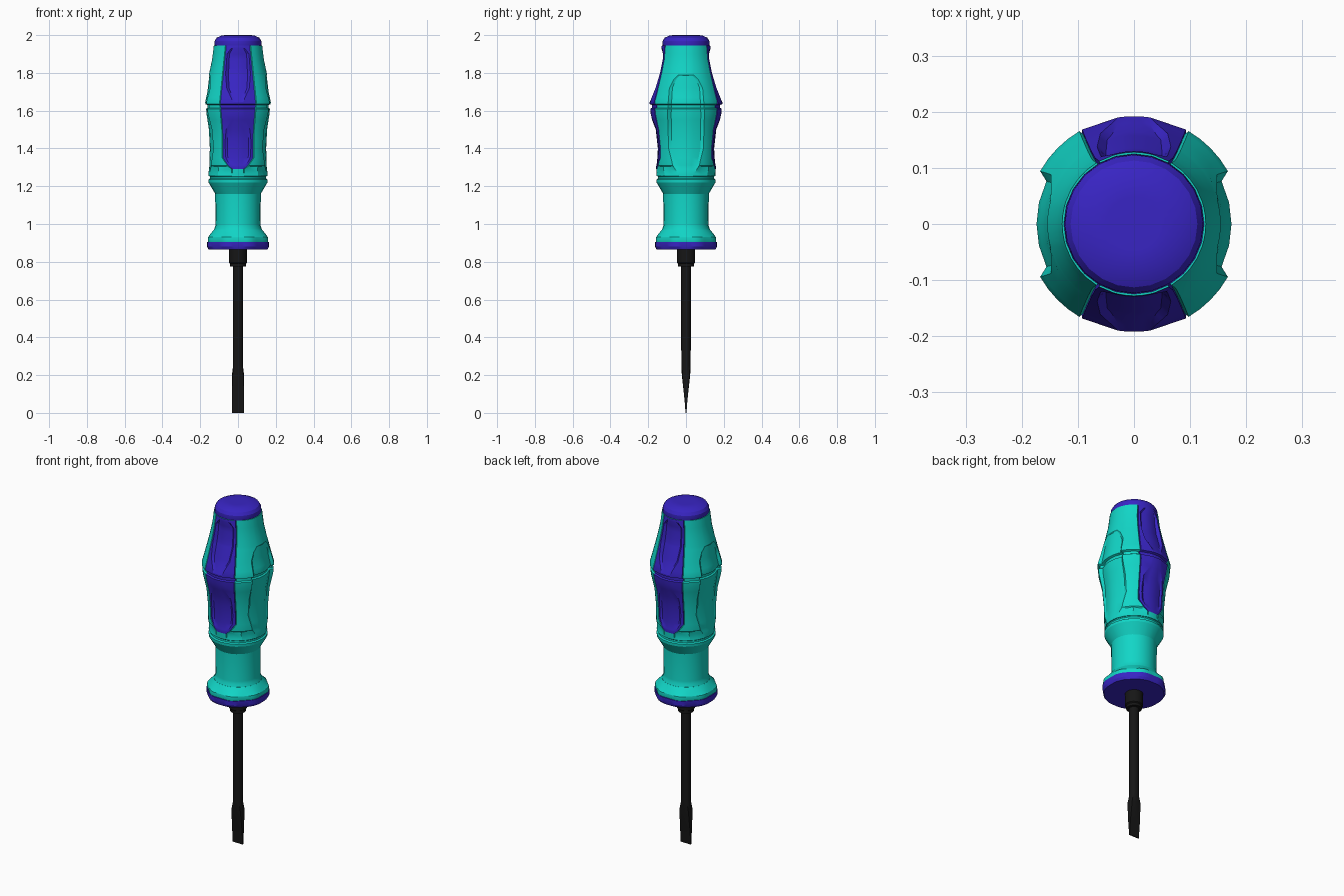
import bpy, bmesh
from math import sin, cos, asin, pi, radians

if "Cube" in bpy.data.objects:
    bpy.data.objects.remove(bpy.data.objects["Cube"])


def material(name, rgb):
    m = bpy.data.materials.new(name)
    m.diffuse_color = (*rgb, 1)
    m.use_nodes = True
    m.node_tree.nodes["Principled BSDF"].inputs["Base Color"].default_value = m.diffuse_color
    return m


TEAL = material("teal_plastic", (0.006, 0.67, 0.57))
BLUE = material("blue_rubber", (0.04, 0.018, 0.55))
BLACK = material("black_steel", (0.008, 0.008, 0.008))


def loft(name, rings, mats, pick=lambda row, col: 0):
    """Skin a stack of equal-length rings (top to bottom or bottom to top) and close both ends."""
    bm = bmesh.new()
    vs = [[bm.verts.new(p) for p in ring] for ring in rings]
    n = len(vs[0])
    for i in range(len(vs) - 1):
        for j in range(n):
            k = (j + 1) % n
            f = bm.faces.new((vs[i][j], vs[i][k], vs[i + 1][k], vs[i + 1][j]))
            f.material_index = pick(i, j)
    bm.faces.new(vs[0])
    bm.faces.new(vs[-1])
    bmesh.ops.recalc_face_normals(bm, faces=bm.faces)
    me = bpy.data.meshes.new(name)
    bm.to_mesh(me)
    bm.free()
    for m in mats:
        me.materials.append(m)
    ob = bpy.data.objects.new(name, me)
    bpy.context.collection.objects.link(ob)
    bpy.ops.object.select_all(action='DESELECT')
    ob.select_set(True)
    bpy.context.view_layer.objects.active = ob
    bpy.ops.object.shade_smooth_by_angle(angle=radians(25))
    return ob


def circle(z, r, n=24):
    return [(r * cos(2 * pi * i / n), r * sin(2 * pi * i / n), z) for i in range(n)]


def lathe(name, profile, mat, n=24):
    return loft(name, [circle(z, r, n) for z, r in profile], [mat])


def at(table, z):
    """Piecewise-linear lookup in a (z, value) table listed from high z to low z."""
    if z >= table[0][0]:
        return table[0][1]
    for (z0, v0), (z1, v1) in zip(table, table[1:]):
        if z >= z1:
            return v0 + (v1 - v0) * (z0 - z) / (z0 - z1)
    return table[-1][1]


# Grip: round profile with recessed side panels and blue front/back inlays with thumb pockets
RADIUS = [(1.945, .128), (1.87, .137), (1.8, .152), (1.7, .177), (1.645, .192), (1.635, .192),
          (1.63, .181), (1.615, .181), (1.61, .189), (1.585, .187), (1.5, .168), (1.4, .159),
          (1.33, .159), (1.255, .156)]
PANEL_W = [(1.79, .03), (1.765, .055), (1.72, .078), (1.6, .088), (1.4, .082), (1.31, .06), (1.27, .035)]
PANEL_D = [(1.79, 0), (1.785, .004), (1.7, .015), (1.6, .021), (1.5, .014), (1.4, .01), (1.3, .006), (1.27, 0)]
INLAY_W = [(1.945, .062), (1.64, .093), (1.5, .081), (1.35, .079), (1.31, .052), (1.29, .03)]
POCKET_W = [(1.93, .028), (1.9, .05), (1.8, .058), (1.72, .052), (1.65, .02), (1.55, .03),
            (1.5, .055), (1.4, .064), (1.34, .055), (1.305, .02)]
POCKET_D = [(1.93, 0), (1.9, .012), (1.8, .02), (1.7, .013), (1.65, 0), (1.55, 0),
            (1.5, .008), (1.4, .01), (1.33, .006), (1.305, 0)]
ROWS = [1.945, 1.93, 1.9, 1.87, 1.83, 1.8, 1.79, 1.785, 1.765, 1.74, 1.72, 1.7, 1.67, 1.645, 1.635,
        1.63, 1.615, 1.61, 1.585, 1.55, 1.5, 1.45, 1.4, 1.35, 1.33, 1.31, 1.305, 1.29, 1.27, 1.255]


def grip_quadrant(z):
    r = at(RADIUS, z)
    pw, pd = at(PANEL_W, z), at(PANEL_D, z)
    b = at(INLAY_W, z)
    q, qd = min(at(POCKET_W, z), b * .75), at(POCKET_D, z)
    groove = .008 if z > 1.285 else 0
    flute = .008 if 1.26 < z < 1.31 else 0
    side = lambda y: asin(y / r)            # angle reached at a given |y|
    front = lambda x: pi / 2 - asin(x / r)  # angle reached at a given |x|
    a0, a1 = side(pw + .01), front(b + .005)
    pts = [(0, r - pd), (side(pw / 2), r - pd), (side(pw), r - pd), (a0, r)]
    pts += [(a0 + (a1 - a0) * t, r - flute * (t != .5)) for t in (.25, .5, .75)]
    pts += [(a1, r), (front(b + .002), r - groove), (front(b), r),
            (front(min(q + .008, b * .9)), r), (front(q), r - qd), (front(q / 2), r - qd), (pi / 2, r - qd)]
    return pts


def grip_ring(z):
    q = grip_quadrant(z)
    half = q + [(pi - a, r) for a, r in reversed(q[1:-1])] + [(pi, q[0][1])]
    full = half + [(2 * pi - a, r) for a, r in reversed(half[1:-1])]
    return [(r * cos(a), r * sin(a), z) for a, r in full]


def grip_colour(row, col):
    c = col % 26                             # 26 columns per half turn
    return 1 if 8 <= c <= 17 and ROWS[row + 1] >= 1.289 else 0


loft("grip", [grip_ring(z) for z in ROWS], [TEAL, BLUE], grip_colour)

# End cap
lathe("end_cap", [(1.93, .12), (1.946, .125), (1.97, .123), (1.986, .113), (1.999, .085), (2.0, .048)], BLUE)

# Neck below the grip
lathe("neck", [(1.257, .154), (1.25, .149), (1.24, .149), (1.235, .157), (1.22, .156), (1.16, .121),
               (1.0, .119), (.985, .121), (.965, .13)], TEAL)


# Eight-sided anti-roll flange with rounded corners
def flange_ring(z, r, flat):
    n, ring = 48, []
    for i in range(n):
        a = 2 * pi * i / n
        local = (a + pi / 8) % (pi / 4) - pi / 8
        rr = min(r, flat / cos(local))
        ring.append((rr * cos(a), rr * sin(a), z))
    return ring


loft("flange", [flange_ring(*p) for p in ((.97, .128, 1), (.945, .148, 1), (.93, .166, .158),
                                          (.915, .168, .16), (.905, .166, .158))], [TEAL])
loft("flange_base", [flange_ring(*p) for p in ((.906, .168, .163), (.88, .168, .163),
                                               (.866, .16, .157))], [BLUE])

# Collar and shaft
lathe("collar", [(.87, .048), (.795, .048), (.79, .042), (.775, .042)], BLACK, 16)


# Blade: round rod blending into a flat flared tip (z, half x, half y, squareness)
def blade_ring(z, hx, hy, sq, n=16):
    ring = []
    for i in range(n):
        c, s = cos(2 * pi * i / n), sin(2 * pi * i / n)
        k = 1 + sq * (1 / max(abs(c), abs(s)) - 1)
        ring.append((hx * c * k, hy * s * k, z))
    return ring


loft("blade", [blade_ring(*p) for p in ((.8, .026, .026, 0), (.25, .026, .025, 0), (.2, .032, .022, .6),
                                        (.1, .032, .011, 1), (.04, .032, .005, 1),
                                        (0, .032, .003, 1))], [BLACK])
